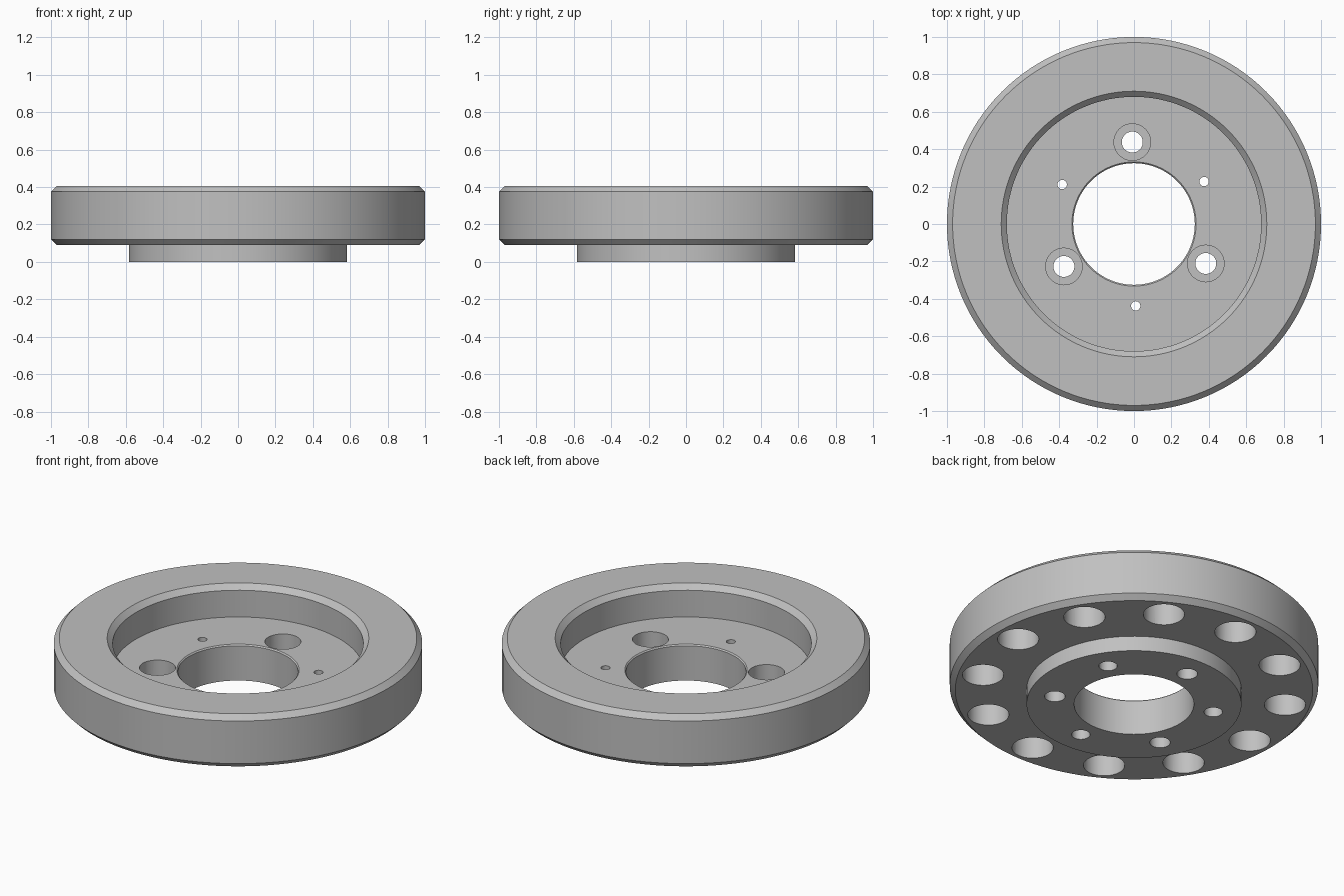
import bpy, bmesh, math
from mathutils import Matrix, Vector

cube = bpy.data.objects.get("Cube")
if cube:
    bpy.data.objects.remove(cube)

# Single plain metal colour
metal = bpy.data.materials.new("plain grey metal")
metal.use_nodes = True
grey = (0.53, 0.53, 0.53, 1)
metal.diffuse_color = grey
metal.node_tree.nodes["Principled BSDF"].inputs["Base Color"].default_value = grey


def lathe(bm, profile, steps, centre=(0, 0), closed=False):
    """Revolve an (r, z) outline around a vertical axis through centre."""
    origin = Vector((*centre, 0))
    verts = [bm.verts.new(origin + Vector((r, 0, z))) for r, z in profile]
    edges = [bm.edges.new(pair) for pair in zip(verts, verts[1:])]
    if closed:
        edges.append(bm.edges.new((verts[-1], verts[0])))
    bmesh.ops.spin(bm, geom=verts + edges, cent=origin, axis=(0, 0, 1),
                   angle=math.tau, steps=steps, use_merge=True)


def finish(bm, name):
    bmesh.ops.remove_doubles(bm, verts=bm.verts, dist=1e-5)
    bmesh.ops.recalc_face_normals(bm, faces=bm.faces)
    mesh = bpy.data.meshes.new(name)
    bm.to_mesh(mesh)
    bm.free()
    mesh.materials.append(metal)
    obj = bpy.data.objects.new(name, mesh)
    bpy.context.collection.objects.link(obj)
    return obj


def ring(radius, count, start):
    for i in range(count):
        a = math.radians(start) + math.tau * i / count
        yield radius * math.cos(a), radius * math.sin(a)


TOP, FLOOR, RIM_BASE, CH = 0.405, 0.215, 0.09, 0.03

# Flanged ring: boss below, chamfered rim, recessed floor and centre bore
bm = bmesh.new()
lathe(bm, [(0.325, 0), (0.583, 0), (0.583, RIM_BASE),
           (1 - CH, RIM_BASE), (1, RIM_BASE + CH), (1, TOP - CH), (1 - CH, TOP),
           (0.71, TOP), (0.68, TOP - CH), (0.68, FLOOR),
           (0.332, FLOOR), (0.325, FLOOR - 0.007)], 128, closed=True)
body = finish(bm, "flanged_ring")

# Drilled holes, all cut with one helper
bm = bmesh.new()
START = 31.2
# counterbored bolt holes
for c in ring(0.438, 3, START + 60):
    lathe(bm, [(0, -0.1), (0.056, -0.1), (0.056, 0.095), (0.098, 0.095),
               (0.098, 0.3), (0, 0.3)], 40, c)
# small holes, wider from below
for c in ring(0.438, 3, START):
    lathe(bm, [(0, -0.1), (0.05, -0.1), (0.05, 0.13), (0.025, 0.145),
               (0.025, 0.3), (0, 0.3)], 32, c)
# blind pockets under the rim
for c in ring(0.835, 12, START):
    lathe(bm, [(0, 0), (0.112, 0), (0.112, 0.31), (0, 0.31)], 48, c)
cutter = finish(bm, "hole_cutter")
cutter.hide_render = True

mod = body.modifiers.new("holes", "BOOLEAN")
mod.operation = "DIFFERENCE"
mod.solver = "EXACT"
mod.object = cutter
bpy.ops.object.select_all(action="DESELECT")
body.select_set(True)
bpy.context.view_layer.objects.active = body
bpy.ops.object.modifier_apply(modifier=mod.name)
bpy.data.objects.remove(cutter)
bpy.ops.object.shade_smooth_by_angle(angle=math.radians(30))
